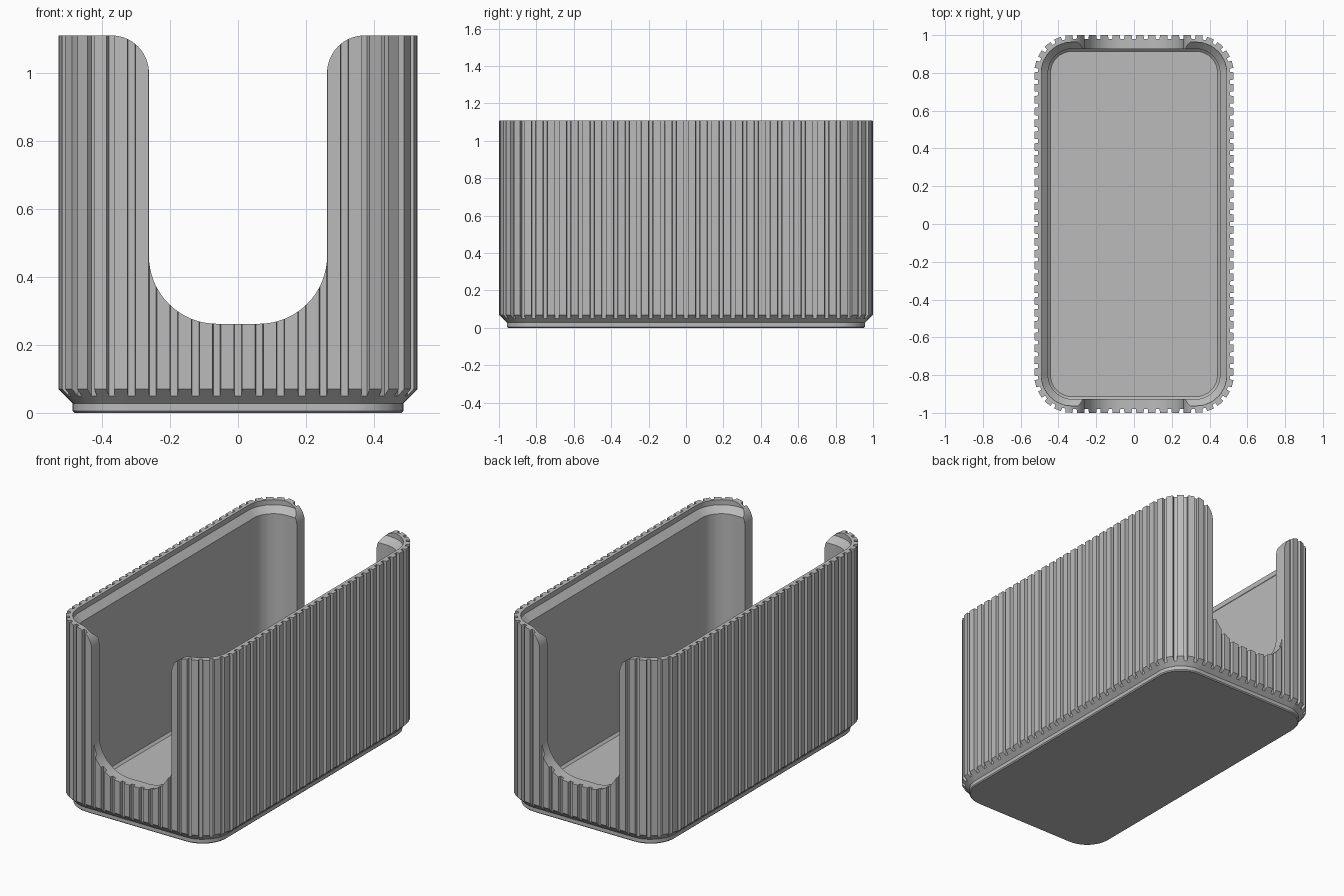
import bpy, bmesh, math
from mathutils import Vector

cube = bpy.data.objects.get("Cube")
if cube:
    bpy.data.objects.remove(cube, do_unlink=True)

HALF_X, HALF_Y, RADIUS, HEIGHT = 0.528, 1.0, 0.2, 1.11
RIBS, DEPTH, GROOVE = 92, 0.02, 0.022

grey = bpy.data.materials.new("grey plastic")
grey.use_nodes = True
colour = (0.5, 0.5, 0.5, 1)
grey.diffuse_color = colour
grey.node_tree.nodes["Principled BSDF"].inputs["Base Color"].default_value = colour


# Rounded rectangle outline, walked from the middle of the front
ax, ay, arc = HALF_X - RADIUS, HALF_Y - RADIUS, RADIUS * math.pi / 2
LENGTH = 4 * (ax + ay + arc)


def outline(s, inset):
    s %= LENGTH
    corners = [(ax, -ay), (ax, ay), (-ax, ay), (-ax, -ay)]
    sides = [ax, 2 * ay, 2 * ax, 2 * ay, ax]
    start = Vector((0, -ay))
    for k, side in enumerate(sides):
        angle = (k - 1) * math.pi / 2
        normal = Vector((math.cos(angle), math.sin(angle)))
        if s <= side or k == 4:
            along = Vector((-normal.y, normal.x))
            return start + along * s + normal * (RADIUS - inset)
        s -= side
        start = Vector(corners[k])
        if s <= arc:
            angle += s / RADIUS
            return start + Vector((math.cos(angle), math.sin(angle))) * (RADIUS - inset)
        s -= arc


def make_object(name, bm):
    bmesh.ops.recalc_face_normals(bm, faces=bm.faces)
    mesh = bpy.data.meshes.new(name)
    bm.to_mesh(mesh)
    bm.free()
    mesh.materials.append(grey)
    obj = bpy.data.objects.new(name, mesh)
    bpy.context.collection.objects.link(obj)
    return obj


# Ribbed tray: perimeter stations as (distance, groove depth)
pitch = LENGTH / RIBS
edge = 0.001
stations = []
for i in range(RIBS):
    mid = i * pitch
    half = GROOVE / 2
    stations += [(mid - half - edge, 0), (mid - half + edge, DEPTH),
                 (mid + half - edge, DEPTH), (mid + half + edge, 0)]

# Wall section as (inset, height); None marks the ribbed outer face
section = [(0.048, 0), (0.042, 0.006), (0.042, 0.028), (None, 0.07), (None, HEIGHT),
           (0.037, HEIGHT), (0.037, HEIGHT - 0.03), (0.073, HEIGHT - 0.066),
           (0.073, 0.075), (0.086, 0.062)]
bm = bmesh.new()
rings = []
for inset, z in section:
    ring = []
    for s, groove in stations:
        d = groove if inset is None else inset
        h = z - groove if inset is None and z < 0.5 else z
        ring.append(bm.verts.new((*outline(s, d), h)))
    rings.append(ring)
n = len(stations)
for low, high in zip(rings, rings[1:]):
    for i in range(n):
        j = (i + 1) % n
        bm.faces.new((low[i], low[j], high[j], high[i]))
bm.faces.new(rings[0][::-1])
bm.faces.new(rings[-1])
tray = make_object("ribbed_tray", bm)

# End openings: U shape with round lower corners and flared upper edges
OPEN, SILL, LOW_R, TOP_R, STEPS = 0.262, 0.262, 0.2, 0.11, 16
right = []
for i in range(STEPS + 1):
    a = -math.pi / 2 + i / STEPS * math.pi / 2
    right.append((OPEN - LOW_R + LOW_R * math.cos(a), SILL + LOW_R + LOW_R * math.sin(a)))
for i in range(STEPS + 1):
    a = math.pi - i / STEPS * math.pi / 2
    right.append((OPEN + TOP_R + TOP_R * math.cos(a), HEIGHT - TOP_R + TOP_R * math.sin(a)))
right.append((OPEN + TOP_R, HEIGHT + 0.1))
profile = right + [(-x, z) for x, z in reversed(right)]
bm = bmesh.new()
face = bm.faces.new([bm.verts.new((x, -1.2, z)) for x, z in profile])
extruded = bmesh.ops.extrude_face_region(bm, geom=[face])["geom"]
bmesh.ops.translate(bm, vec=(0, 2.4, 0),
                    verts=[v for v in extruded if isinstance(v, bmesh.types.BMVert)])
cutter = make_object("opening_cutter", bm)
cutter.hide_render = True
cutter.hide_set(True)

cut = tray.modifiers.new("end openings", "BOOLEAN")
cut.operation, cut.solver, cut.object = "DIFFERENCE", "EXACT", cutter

# Apply the cut, then smooth the rounded corners
bpy.context.view_layer.objects.active = tray
tray.select_set(True)
bpy.ops.object.modifier_apply(modifier=cut.name)
bpy.data.objects.remove(cutter, do_unlink=True)
bpy.ops.object.shade_smooth_by_angle(angle=math.radians(25))
